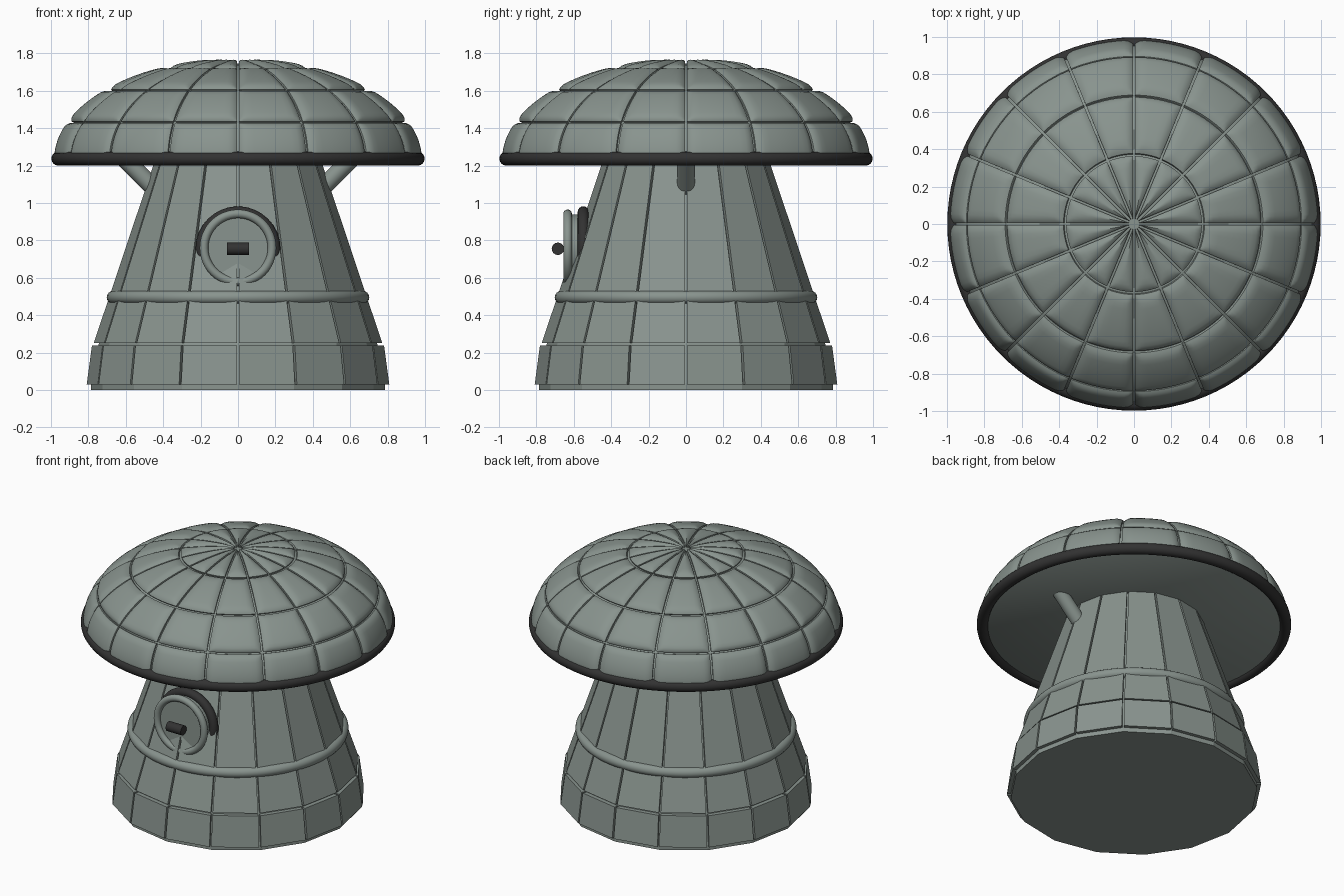
import bpy, bmesh, math
from mathutils import Vector

if "Cube" in bpy.data.objects:
    bpy.data.objects.remove(bpy.data.objects["Cube"])

N = 16                      # sectors around
STEP = 2 * math.pi / N
GAP = 0.006                 # half width of the seams


def material(name, rgb):
    m = bpy.data.materials.new(name)
    m.diffuse_color = (*rgb, 1)
    m.use_nodes = True
    m.node_tree.nodes["Principled BSDF"].inputs["Base Color"].default_value = m.diffuse_color
    return m


GREEN = material("grey_green", (0.25, 0.295, 0.272))
DARK = material("charcoal", (0.032, 0.032, 0.032))


def make(name, verts, faces, mat, smooth=None, recalc=True):
    me = bpy.data.meshes.new(name)
    me.from_pydata([tuple(v) for v in verts], [], faces)
    if recalc:
        bm = bmesh.new()
        bm.from_mesh(me)
        bmesh.ops.recalc_face_normals(bm, faces=bm.faces)
        bm.to_mesh(me)
        bm.free()
    ob = bpy.data.objects.new(name, me)
    bpy.context.collection.objects.link(ob)
    finish(ob, name, mat, smooth)
    return ob


def finish(ob, name, mat, smooth):
    ob.name = name
    ob.data.materials.append(mat)
    if smooth:
        bpy.ops.object.select_all(action='DESELECT')
        ob.select_set(True)
        bpy.context.view_layer.objects.active = ob
        bpy.ops.object.shade_smooth_by_angle(angle=math.radians(smooth))


def lathe(name, profile, sides, mat, smooth=None):
    """Solid of revolution around z, capped at both ends."""
    verts = [(r * math.cos(2 * math.pi * k / sides), r * math.sin(2 * math.pi * k / sides), z)
             for r, z in profile for k in range(sides)]
    faces = [(j * sides + k, j * sides + (k + 1) % sides,
              (j + 1) * sides + (k + 1) % sides, (j + 1) * sides + k)
             for j in range(len(profile) - 1) for k in range(sides)]
    last = (len(profile) - 1) * sides
    faces += [tuple(range(sides)), tuple(range(last, last + sides))]
    return make(name, verts, faces, mat, smooth)


def torus(name, loc, major, minor, mat, rot=(0, 0, 0), seg=64):
    bpy.ops.mesh.primitive_torus_add(location=loc, rotation=rot, major_radius=major,
                                     minor_radius=minor, major_segments=seg, minor_segments=16)
    finish(bpy.context.object, name, mat, 60)


def rod(name, a, b, radius, mat, sides=32):
    a, b = Vector(a), Vector(b)
    d = b - a
    bpy.ops.mesh.primitive_cylinder_add(vertices=sides, radius=radius, depth=d.length,
                                        location=(a + b) / 2,
                                        rotation=d.to_track_quat('Z', 'Y').to_euler())
    finish(bpy.context.object, name, mat, 40)


def wall_plates(name, r0, z0, r1, z1, thick=0.03):
    """Ring of flat wall plates separated by narrow seams."""
    verts, faces = [], []
    for k in range(N):
        a, b = k * STEP, (k + 1) * STEP
        base = len(verts)
        for inset in (0, thick):
            for r, z in ((r0, z0), (r1, z1)):
                p = Vector(((r - inset) * math.cos(a), (r - inset) * math.sin(a), z))
                q = Vector(((r - inset) * math.cos(b), (r - inset) * math.sin(b), z))
                t = (q - p).normalized() * GAP
                verts += [p + t, q - t]
        faces += [tuple(base + i for i in f) for f in
                  ((0, 1, 3, 2), (4, 6, 7, 5), (0, 4, 5, 1),
                   (2, 3, 7, 6), (0, 2, 6, 4), (1, 5, 7, 3))]
    make(name, verts, faces, GREEN)


# Tower: inner core and two tiers of plates
lathe("tower_core", [(0.785, 0), (0.785, 0.035), (0.745, 0.245), (0.42, 1.23)], N, GREEN)
wall_plates("lower_wall_plates", 0.81, 0.03, 0.782, 0.238)
wall_plates("upper_wall_plates", 0.772, 0.252, 0.446, 1.225)
torus("waist_band", (0, 0, 0.495), 0.667, 0.035, GREEN, seg=96)

# Cap: inner shell, then puffed panels
CAP_R, CAP_H, CAP_Z = 0.985, 0.545, 1.23


def on_cap(az, el, drop):
    r, h = CAP_R - drop, CAP_H - drop
    return (r * math.cos(el) * math.cos(az), r * math.cos(el) * math.sin(az),
            CAP_Z + h * math.sin(el))


shell = [((CAP_R - 0.03) * math.cos(math.radians(e)),
          CAP_Z + (CAP_H - 0.03) * math.sin(math.radians(e))) for e in range(0, 90, 5)]
lathe("cap_shell", [(0.945, 1.222)] + shell + [(0.01, CAP_Z + CAP_H - 0.03)], 64, GREEN, 40)

T = [0, 0, 0.03, 0.07, 0.13, 0.22, 0.36, 0.5, 0.64, 0.78, 0.87, 0.93, 0.97, 1, 1]
M = len(T)
verts, faces = [], []
for row in range(4):
    e0 = row * math.pi / 8 + 0.008
    e1 = (row + 1) * math.pi / 8 - (0.008 if row < 3 else 0.03)
    for k in range(N):
        base = len(verts)
        for j, v in enumerate(T):
            el = e0 + (e1 - e0) * v
            r = CAP_R * math.cos(el)
            g = min(GAP / r, STEP * 0.4)
            for i, u in enumerate(T):
                az = k * STEP + g + (STEP - 2 * g) * u
                edge = min(min(u, 1 - u) * STEP * r, min(v, 1 - v) * (e1 - e0) * 0.8)
                drop = 0.018 * (1 - min(edge / 0.05, 1)) ** 2
                if i in (0, M - 1) or j in (0, M - 1):
                    drop = 0.04          # side walls of the panel
                verts.append(on_cap(az, el, drop))
        faces += [(base + j * M + i, base + j * M + i + 1,
                   base + (j + 1) * M + i + 1, base + (j + 1) * M + i)
                  for j in range(M - 1) for i in range(M - 1)
                  if not (i in (0, M - 2) and j in (0, M - 2))]
make("cap_panels", verts, faces, GREEN, 40, recalc=False)
torus("cap_rim", (0, 0, 1.237), 0.961, 0.037, DARK, seg=96)

# Side struts under the cap
for side, label in ((-1, "left"), (1, "right")):
    rod(label + "_strut", (side * 0.40, 0, 1.03), (side * 0.62, 0, 1.25), 0.047, GREEN)

# Front hatch: dark seal, lid, ring and handle
UPRIGHT = (math.pi / 2, 0, 0)
torus("hatch_seal", (0, -0.549, 0.755), 0.197, 0.03, DARK, UPRIGHT, 32)
rod("hatch_lid", (0, -0.5, 0.76), (0, -0.629, 0.76), 0.178, GREEN, 48)
torus("hatch_ring", (0, -0.633, 0.76), 0.182, 0.023, GREEN, UPRIGHT, 48)
rod("hatch_handle", (-0.058, -0.685, 0.755), (0.058, -0.685, 0.755), 0.033, DARK, 24)
